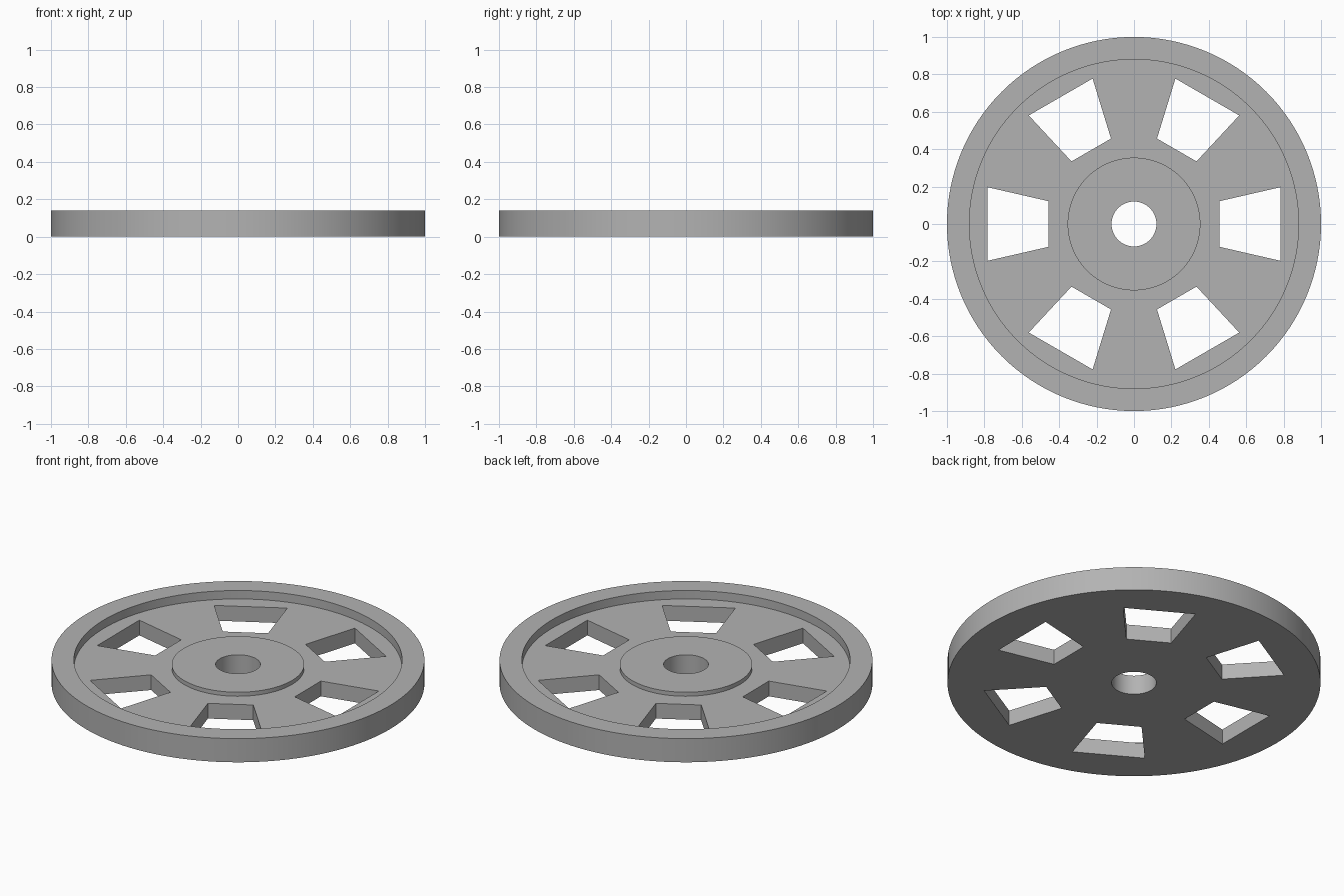
import bpy, bmesh, math
from mathutils import Matrix

cube = bpy.data.objects.get("Cube")
if cube:
    bpy.data.objects.remove(cube, do_unlink=True)

SEGMENTS = 128
SPOKES = 6
HEIGHT, HUB_TOP, WEB_TOP = 0.14, 0.114, 0.09
BORE, HUB, RIM_INNER, RIM_OUTER = 0.12, 0.355, 0.88, 1.0

grey = bpy.data.materials.new("plain grey")
grey.use_nodes = True
colour = (0.45, 0.45, 0.45, 1)
grey.diffuse_color = colour
grey.node_tree.nodes["Principled BSDF"].inputs["Base Color"].default_value = colour


def make_object(name, bm):
    bmesh.ops.recalc_face_normals(bm, faces=bm.faces)
    mesh = bpy.data.meshes.new(name)
    bm.to_mesh(mesh)
    bm.free()
    mesh.materials.append(grey)
    obj = bpy.data.objects.new(name, mesh)
    bpy.context.collection.objects.link(obj)
    return obj


# Wheel body: closed cross-section of bore, hub, web and rim, turned around z
profile = [(BORE, 0), (RIM_OUTER, 0), (RIM_OUTER, HEIGHT), (RIM_INNER, HEIGHT),
           (RIM_INNER, WEB_TOP), (HUB, WEB_TOP), (HUB, HUB_TOP), (BORE, HUB_TOP)]
bm = bmesh.new()
points = [bm.verts.new((r, 0, z)) for r, z in profile]
edges = [bm.edges.new((a, b)) for a, b in zip(points, points[1:] + points[:1])]
bmesh.ops.spin(bm, geom=points + edges, cent=(0, 0, 0), axis=(0, 0, 1),
               angle=math.tau, steps=SEGMENTS, use_merge=True)
bmesh.ops.remove_doubles(bm, verts=bm.verts, dist=1e-4)
wheel = make_object("wheel", bm)

# Cutters: tapered windows between the spokes
outline = [(0.457, -0.122), (0.784, -0.197), (0.784, 0.197), (0.457, 0.122)]
bm = bmesh.new()
for i in range(SPOKES):
    turn = Matrix.Rotation(math.tau * i / SPOKES, 4, 'Z')
    face = bm.faces.new([bm.verts.new((x, y, -0.1)) for x, y in outline])
    extruded = bmesh.ops.extrude_face_region(bm, geom=[face])["geom"]
    top = [v for v in extruded if isinstance(v, bmesh.types.BMVert)]
    bmesh.ops.translate(bm, verts=top, vec=(0, 0, 0.4))
    bmesh.ops.transform(bm, matrix=turn, verts=list(set(face.verts) | set(top)))
cutter = make_object("window_cutter", bm)
cutter.hide_render = True

# Cut the windows, then drop the cutter
cut = wheel.modifiers.new("windows", 'BOOLEAN')
cut.operation = 'DIFFERENCE'
cut.solver = 'EXACT'
cut.object = cutter
bpy.ops.object.select_all(action='DESELECT')
wheel.select_set(True)
bpy.context.view_layer.objects.active = wheel
bpy.ops.object.modifier_apply(modifier=cut.name)
bpy.data.objects.remove(cutter, do_unlink=True)

# Smooth round walls with crisp corners
bpy.ops.object.shade_smooth_by_angle(angle=math.radians(30))
